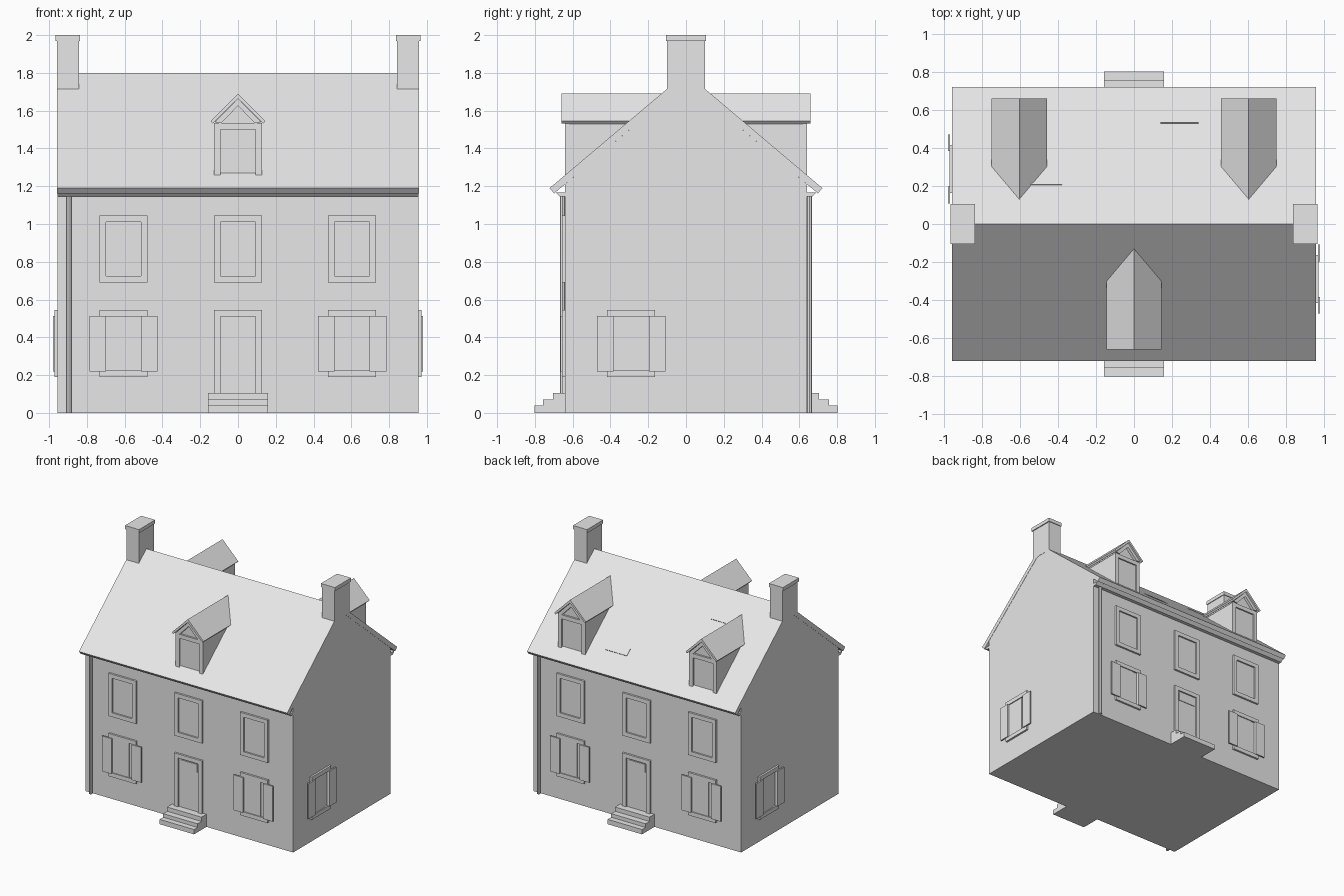
import bpy, bmesh
from math import pi
from mathutils import Matrix, Vector

old = bpy.data.objects.get("Cube")
if old:
    bpy.data.objects.remove(old, do_unlink=True)

grey = bpy.data.materials.new("light_grey")
grey.use_nodes = True
grey.diffuse_color = (0.8, 0.8, 0.8, 1)
grey.node_tree.nodes["Principled BSDF"].inputs["Base Color"].default_value = (0.8, 0.8, 0.8, 1)


def finish(name, bm, m):
    bm.transform(m)
    bmesh.ops.recalc_face_normals(bm, faces=bm.faces)
    mesh = bpy.data.meshes.new(name)
    bm.to_mesh(mesh)
    bm.free()
    mesh.materials.append(grey)
    ob = bpy.data.objects.new(name, mesh)
    bpy.context.scene.collection.objects.link(ob)
    return ob


def prism(name, points, a, b, axis, m=Matrix()):
    """Extrude a profile from a to b: (y, z) points along X, (x, z) points along Y."""
    bm = bmesh.new()
    put = (lambda p, t: (t, p[0], p[1])) if axis == "X" else (lambda p, t: (p[0], t, p[1]))
    face = bm.faces.new([bm.verts.new(put(p, a)) for p in points])
    made = bmesh.ops.extrude_face_region(bm, geom=[face])
    shift = Vector(put((0, 0), b - a))
    for v in made["geom"]:
        if isinstance(v, bmesh.types.BMVert):
            v.co += shift
    return finish(name, bm, m)


def box(name, x, y, z, m=Matrix()):
    return prism(name, [(x[0], z[0]), (x[1], z[0]), (x[1], z[1]), (x[0], z[1])], y[0], y[1], "Y", m)


def frame(name, half, rim, z, depth, m, top_only=False):
    """Surround standing out from a wall at local y = 0, facing -y."""
    inner, y = half - rim, (-depth, 0.005)
    for s, side in ((-1, "right"), (1, "left")):
        box(f"{name}_{side}_jamb", sorted((s * inner, s * half)), y, z, m)
    box(name + "_head", (-inner, inner), y, (z[1] - rim, z[1]), m)
    if not top_only:
        box(name + "_sill", (-inner, inner), y, (z[0], z[0] + rim), m)


def window(name, z, m, shutters=False):
    frame(name + "_frame", 0.127, 0.034, z, 0.016, m)
    box(name + "_pane", (-0.093, 0.093), (-0.003, 0), (z[0] + 0.034, z[1] - 0.034), m)
    if shutters:
        box(name + "_sash", (-0.093, 0.057), (-0.008, 0), (z[0] + 0.034, z[1] - 0.034), m)
        for s, side in ((-1, "right"), (1, "left")):
            box(f"{name}_{side}_shutter", sorted((s * 0.093, s * 0.181)),
                (-0.025, -0.013), (0.22, 0.513), m)


def chevron(half, low, apex, drop_x, drop_z, inner):
    return [(-half, low), (0, apex), (half, low), (half - drop_x, low - drop_z),
            (0, inner), (drop_x - half, low - drop_z)]


def dormer(x, turn):
    m = turn @ Matrix.Translation((x, 0, 0))
    prism("dormer_body", [(-0.125, 1.235), (0.125, 1.235), (0.125, 1.53), (0, 1.65), (-0.125, 1.53)],
          -0.625, -0.12, "Y", m)
    prism("dormer_roof", chevron(0.145, 1.545, 1.69, 0.011, 0.012, 1.664), -0.66, -0.11, "Y", m)
    prism("dormer_rake_trim", chevron(0.122, 1.54, 1.663, 0.034, 0.006, 1.626), -0.648, -0.62, "Y", m)
    face = m @ Matrix.Translation((0, -0.625, 0))
    frame("dormer_window_frame", 0.126, 0.034, (1.255, 1.534), 0.015, face, True)
    box("dormer_window_pane", (-0.092, 0.092), (-0.003, 0), (1.26, 1.5), face)


# House walls, filled up to the underside of the roof
prism("walls", [(-0.64, 0), (0.64, 0), (0.64, 1.211), (0, 1.753), (-0.64, 1.211)], -0.955, 0.955, "X")
prism("main_roof", chevron(0.722, 1.19, 1.8, 0.024, 0.028, 1.753), -0.957, 0.957, "X")

# Chimneys with caps
for s, side in ((-1, "right"), (1, "left")):
    box(side + "_chimney", sorted((s * 0.842, s * 0.957)), (-0.1, 0.1), (1.715, 1.97))
    box(side + "_chimney_cap", sorted((s * 0.836, s * 0.965)), (-0.106, 0.106), (1.97, 2.0))

# Front and back are the same house side turned half round
for angle, end in ((0, "front"), (pi, "back")):
    turn = Matrix.Rotation(angle, 4, "Z")
    prism(end + "_gutter", [(-0.638, 1.168), (-0.69, 1.168), (-0.668, 1.146), (-0.638, 1.146)],
          -0.955, 0.955, "X", turn)

    # Drainpipe
    bm = bmesh.new()
    bmesh.ops.create_cone(bm, cap_ends=True, segments=8, radius1=0.014, radius2=0.014, depth=1.15)
    finish(end + "_drainpipe", bm, turn @ Matrix.Translation((-0.895, -0.654, 0.575)))

    # Wall windows
    for x in (-0.606, 0, 0.604):
        wall = turn @ Matrix.Translation((x, -0.64, 0))
        window(end + "_upper_window", (0.69, 1.045), wall)
        if x:
            window(end + "_lower_window", (0.19, 0.545), wall, True)

    # Door with a transom light
    wall = turn @ Matrix.Translation((0, -0.64, 0))
    frame(end + "_door_frame", 0.127, 0.034, (0.1, 0.545), 0.016, wall, True)
    box(end + "_door", (-0.093, 0.093), (-0.004, 0), (0.1, 0.511), wall)
    box(end + "_door_light", (-0.077, 0.077), (-0.009, 0), (0.43, 0.5), wall)

    # Steps
    prism(end + "_steps", [(-0.63, 0), (-0.803, 0), (-0.803, 0.04), (-0.757, 0.04), (-0.757, 0.07),
                           (-0.705, 0.07), (-0.705, 0.105), (-0.63, 0.105)], -0.158, 0.158, "X", turn)

    # Gable window
    gable = turn @ Matrix.Rotation(pi / 2, 4, "Z") @ Matrix.Translation((-0.29, -0.955, 0))
    window(end + "_gable_window", (0.19, 0.545), gable, True)

    # Dormers: one in front, two behind
    for x in ((0,) if end == "front" else (-0.604, 0.604)):
        dormer(x, turn)

# Thin roof plates on the back slope
rise = 0.61 / 0.722
for x0, x1, y0, y1 in ((0.14, 0.34, 0.53, 0.575), (-0.55, -0.38, 0.205, 0.212)):
    top, low = 1.8 - rise * y0, 1.8 - rise * y1
    prism("roof_plate", [(y0, top), (y1, low), (y1 + 0.003, low + 0.004), (y0 + 0.003, top + 0.004)],
          x0, x1, "X")
